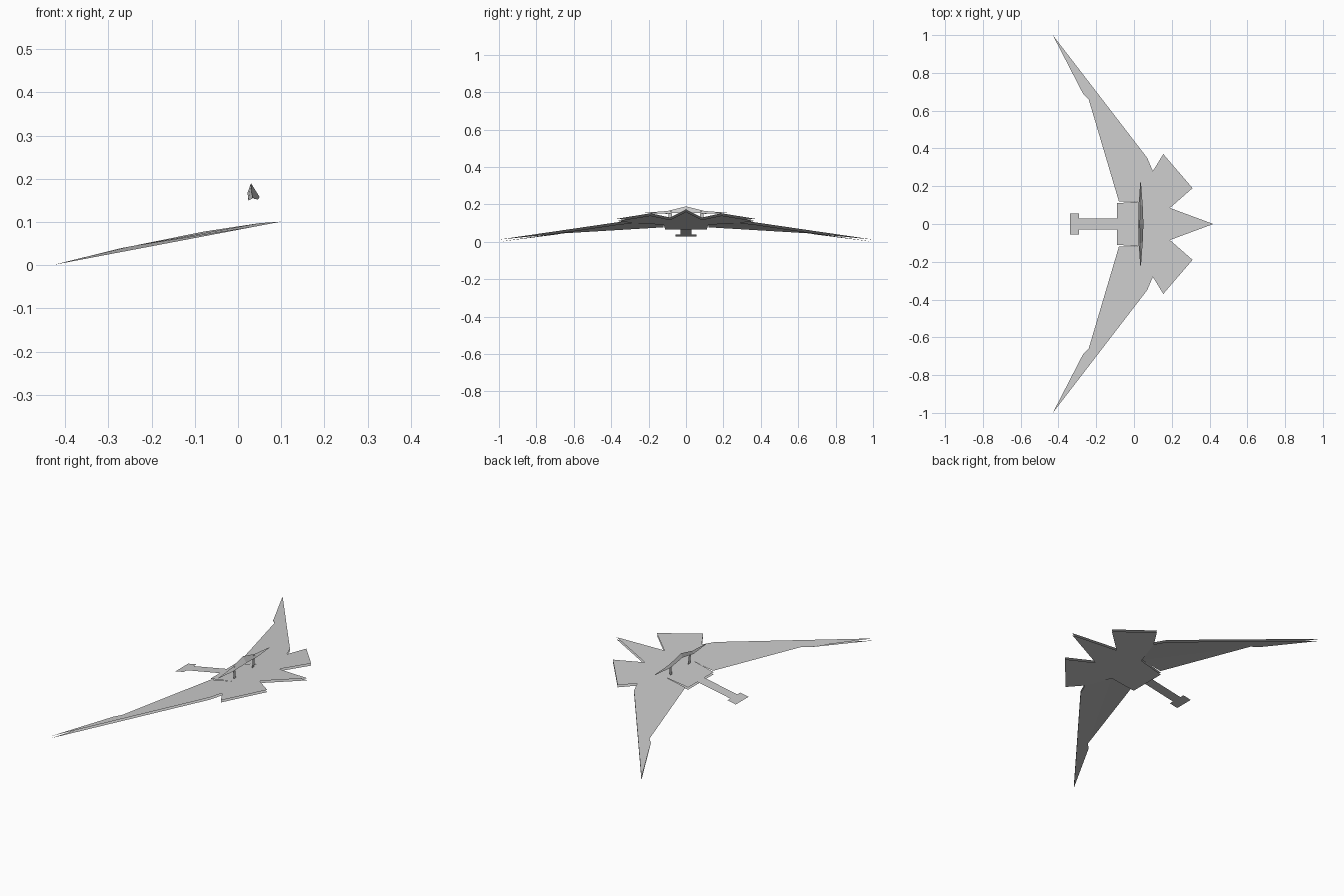
import bpy
import bmesh

if "Cube" in bpy.data.objects:
    bpy.data.objects.remove(bpy.data.objects["Cube"], do_unlink=True)

GAP = 0.012  # spacing between upper and lower skins

grey = bpy.data.materials.new("plain grey")
grey.use_nodes = True
grey.diffuse_color = (0.6, 0.6, 0.6, 1)
grey.node_tree.nodes["Principled BSDF"].inputs["Base Color"].default_value = (0.6, 0.6, 0.6, 1)


def plane_z(x, drop=0.0):
    """Height of the tilted glider plane."""
    return 0.094 + 0.19 * x - drop


def sheet(name, panels, facing=0, mirror=True):
    """Make flat panels; mirror them across the centre line in y."""
    bm = bmesh.new()
    for pts in panels:
        face = bm.faces.new([bm.verts.new(p) for p in pts])
        face.normal_update()
        if facing * face.normal.z < 0:
            face.normal_flip()
    bmesh.ops.remove_doubles(bm, verts=bm.verts, dist=0.0005)
    mesh = bpy.data.meshes.new(name)
    bm.to_mesh(mesh)
    bm.free()
    mesh.materials.append(grey)
    obj = bpy.data.objects.new(name, mesh)
    bpy.context.collection.objects.link(obj)
    if mirror:
        mod = obj.modifiers.new("mirror", "MIRROR")
        mod.use_axis = (False, True, False)
        mod.merge_threshold = 0.0005
    return obj


def on_plane(points, drop=0.0):
    return [(x, y, plane_z(x, drop)) for x, y in points]


# Half outlines of the pointed body, wing and tail
body = [(0.42, 0), (0.19, 0.085), (0.31, 0.19), (0.155, 0.37), (0.1, 0.28),
        (0.05, 0.12), (-0.09, 0.11), (-0.09, 0)]
wing = [(0.1, 0.28), (0.07, 0.35), (-0.43, 1), (-0.27, 0.69), (-0.24, 0.66),
        (-0.08, 0.12), (0.05, 0.12)]
tail = [(-0.09, 0), (-0.09, 0.03), (-0.29, 0.03), (-0.29, 0.055),
        (-0.34, 0.055), (-0.34, 0)]

sheet("body_upper_skin", [on_plane(body)], 1)
sheet("body_lower_skin", [on_plane(body, GAP)], -1)
sheet("wing_upper_skin", [on_plane(wing)], 1)
sheet("tail_boom", [on_plane(tail)], 1)

# Lower wing skin: front panel and rear panel meeting at a crease
crease = [(0.05, 0.12, plane_z(0.05, 0.006)), (-0.24, 0.66, plane_z(-0.24, 0.003))]
front = on_plane(wing[:3], GAP) + on_plane([(-0.27, 0.69)], 0.003) + crease[::-1]
rear = crease + on_plane([(-0.08, 0.12)], 0.001)
sheet("wing_lower_skin", [front, rear], -1)

# Arched ridge above the body: front edge, ridge and rear edge per station
stations = [
    [(0.05, 0, 0.158), (0.03, 0, 0.19), (0.022, 0, 0.168)],
    [(0.046, 0.1, 0.152), (0.032, 0.1, 0.165), (0.024, 0.1, 0.15)],
    [(0.037, 0.22, 0.154), (0.035, 0.22, 0.156), (0.033, 0.22, 0.154)],
]
panels = []
for a, b in zip(stations, stations[1:]):
    for i in range(2):
        panels.append([a[i], a[i + 1], b[i + 1], b[i]])
sheet("arched_fin", panels, 1)

# Flat struts carrying the arch
sheet("fin_strut", [[(0.036, 0.07, plane_z(0.036)), (0.036, 0.088, plane_z(0.036)),
                     (0.036, 0.096, 0.162), (0.036, 0.078, 0.165)]])
